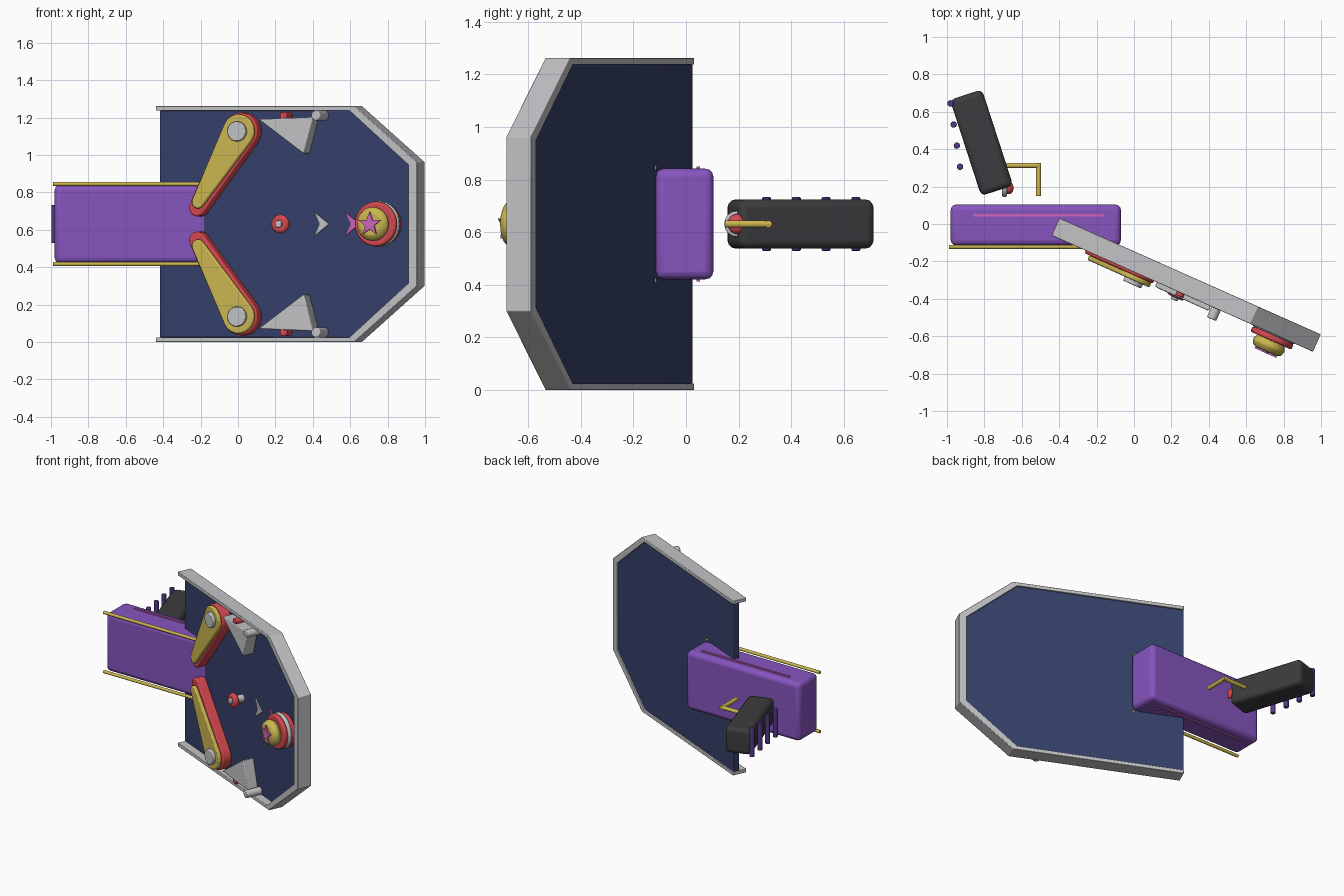
import bpy, bmesh, math
from mathutils import Matrix, Vector

if "Cube" in bpy.data.objects:
    bpy.data.objects.remove(bpy.data.objects["Cube"])

MID = 0.631                                   # height of the symmetry plane
BOARD = Matrix.Translation((0, 0, MID)) @ Matrix.Rotation(math.radians(-24), 4, 'Z')
BODY = Matrix.Translation((0, 0, MID))
FACE = -0.18                                  # front surface of the board


def material(name, *rgb):
    m = bpy.data.materials.new(name)
    m.use_nodes = True
    m.diffuse_color = (*rgb, 1)
    m.node_tree.nodes["Principled BSDF"].inputs["Base Color"].default_value = (*rgb, 1)
    return m


navy = material("navy", .036, .052, .145)
silver = material("silver", .55, .55, .57)
purple = material("purple", .24, .09, .52)
dark_purple = material("dark purple", .09, .04, .25)
yellow = material("yellow", .6, .47, .08)
red = material("red", .66, .065, .08)
pink = material("pink", .6, .13, .5)
charcoal = material("charcoal", .045, .045, .05)


def finish(name, bm, mat, frame, bevel=0, segments=2):
    bmesh.ops.recalc_face_normals(bm, faces=bm.faces)
    me = bpy.data.meshes.new(name)
    bm.to_mesh(me)
    bm.free()
    ob = bpy.data.objects.new(name, me)
    bpy.context.collection.objects.link(ob)
    me.materials.append(mat)
    ob.matrix_world = frame
    if bevel:
        mod = ob.modifiers.new("Bevel", 'BEVEL')
        mod.width, mod.segments, mod.limit_method = bevel, segments, 'ANGLE'
    bpy.ops.object.select_all(action='DESELECT')
    ob.select_set(True)
    bpy.context.view_layer.objects.active = ob
    bpy.ops.object.shade_smooth_by_angle(angle=math.radians(35))
    return ob


def prism(name, pts, back, front, mat, bevel=0):
    """Extrude an (x, z) outline outward from the board."""
    bm = bmesh.new()
    f = bm.faces.new([bm.verts.new((x, back, z)) for x, z in pts])
    new = bmesh.ops.extrude_face_region(bm, geom=[f])["geom"]
    bmesh.ops.translate(bm, vec=(0, front - back, 0),
                        verts=[v for v in new if isinstance(v, bmesh.types.BMVert)])
    return finish(name, bm, mat, BOARD, bevel)


def arc(x, z, r, a0, a1, n):
    return [(x + r * math.cos(a0 + (a1 - a0) * i / n), z + r * math.sin(a0 + (a1 - a0) * i / n))
            for i in range(n + 1)]


def disc(name, x, z, r, back, front, mat, bevel=0):
    return prism(name, arc(x, z, r, 0, math.tau, 32)[:-1], back, front, mat, bevel)


def paddle(name, big, R, small, r, back, front, mat):
    d = Vector(small) - Vector(big)
    a, b = math.atan2(d.y, d.x), math.acos((R - r) / d.length)
    pts = arc(*big, R, a + b, a + math.tau - b, 24) + arc(*small, r, a - b, a + b, 12)
    return prism(name, pts, back, front, mat, .008)


def box(name, size, loc, mat, bevel=0, turn=0):
    bm = bmesh.new()
    bmesh.ops.create_cube(bm, size=1, matrix=Matrix.Diagonal((*size, 1)))
    frame = BODY @ Matrix.Translation(loc) @ Matrix.Rotation(math.radians(turn), 4, 'Z')
    return finish(name, bm, mat, frame, bevel, 3)


def rod(name, a, b, r, mat, bevel=0):
    a, b = Vector(a), Vector(b)
    bm = bmesh.new()
    bmesh.ops.create_cone(bm, cap_ends=True, segments=16, radius1=r, radius2=r, depth=(b - a).length)
    rot = (b - a).to_track_quat('Z', 'Y').to_matrix().to_4x4()
    return finish(name, bm, mat, BODY @ Matrix.Translation((a + b) / 2) @ rot, bevel)


def ball(name, loc, size, mat, frame=BODY):
    bm = bmesh.new()
    bmesh.ops.create_uvsphere(bm, u_segments=24, v_segments=14, radius=1,
                              matrix=Matrix.Translation(loc) @ Matrix.Diagonal((*size, 1)))
    return finish(name, bm, mat, frame)


# Tilted board with an open-ended rim
def mirrored(half):
    return half + [(x, -z) for x, z in reversed(half)]


outer = mirrored([(-.378, .631), (.785, .631), (1.152, .331)])
inner = mirrored([(-.378, .606), (.755, .606), (1.1, .317)])
prism("board_rim", outer + inner[::-1], -.133, -.235, silver, .003)
prism("board_panel", inner, -.14, FACE, navy, .004)

# Paired flippers, slingshots and posts
for side, s in (("upper", 1), ("lower", -1)):
    pivot = (.122, s * .495)
    paddle(side + "_flipper_rubber", pivot, .1, (-.131, s * .088), .047, FACE, -.25, red)
    paddle(side + "_flipper_top", pivot, .091, (-.115, s * .118), .035, -.25, -.277, yellow)
    disc(side + "_flipper_cap", *pivot, .053, -.27, -.3, silver, .005)
    prism(side + "_slingshot", [(.235, s * .56), (.555, s * .572), (.5, s * .375)],
          FACE, -.262, silver, .006)
    disc(side + "_slingshot_post", .585, s * .58, .027, FACE, -.296, silver, .006)
    disc(side + "_slingshot_light", .378, s * .578, .022, FACE, -.255, red, .004)

# Centre target
disc("target_post", .36, 0, .026, FACE, -.24, silver)
disc("target_ring", .36, 0, .05, -.232, -.27, red, .014)
disc("target_tip", .36, 0, .02, -.265, -.285, silver, .005)

# Flat arrows on the board
for name, x, mat in (("silver_arrow", .53, silver), ("pink_arrow", .71, pink)):
    prism(name, [(x, .064), (x + .085, 0), (x, -.064), (x + .03, 0)], FACE, FACE - .009, mat)

# Round bumper with a star on its dome
BX = .922
disc("bumper_base", BX, 0, .116, FACE, -.212, red, .006)
disc("bumper_collar", BX, 0, .123, -.212, -.24, silver, .008)
disc("bumper_ring", BX, 0, .12, -.24, -.272, red, .01)
disc("bumper_dome", BX, 0, .09, -.265, -.335, yellow, .03)
star = [((.067 if i % 2 == 0 else .028) * math.sin(i * math.pi / 5),
         (.067 if i % 2 == 0 else .028) * math.cos(i * math.pi / 5)) for i in range(10)]
prism("bumper_star", [(BX + x, z) for x, z in star], -.335, -.344, pink)

# Main body with trim
box("body", (.91, .22, .42), (-.525, -.006, 0), purple, .03)
for side, s in (("upper", 1), ("lower", -1)):
    rod(side + "_body_rail", (-.988, -.122, s * .214), (-.08, -.122, s * .214), .011, yellow)
    box(side + "_body_stripe", (.7, .014, .014), (-.51, .046, s * .211), pink)

# Handle with finger ridges
box("handle", (.18, .54, .185), (-.815, .435, 0), charcoal, .028, 18)
for i in range(4):
    x, y = -.981 + .017 * i, .645 - .113 * i
    rod(f"grip_ridge_{i + 1}", (x, y, -.102), (x, y, .102), .017, dark_purple, .004)

# Trigger and its guard
rod("guard_arm", (-.69, .313, 0), (-.498, .313, 0), .014, yellow)
rod("guard_front", (-.51, .325, 0), (-.51, .15, 0), .014, yellow)
rod("trigger_collar", (-.705, .195, 0), (-.68, .195, 0), .05, silver, .006)
ball("trigger_button", (-.67, .193, 0), (.026, .034, .038), red)
